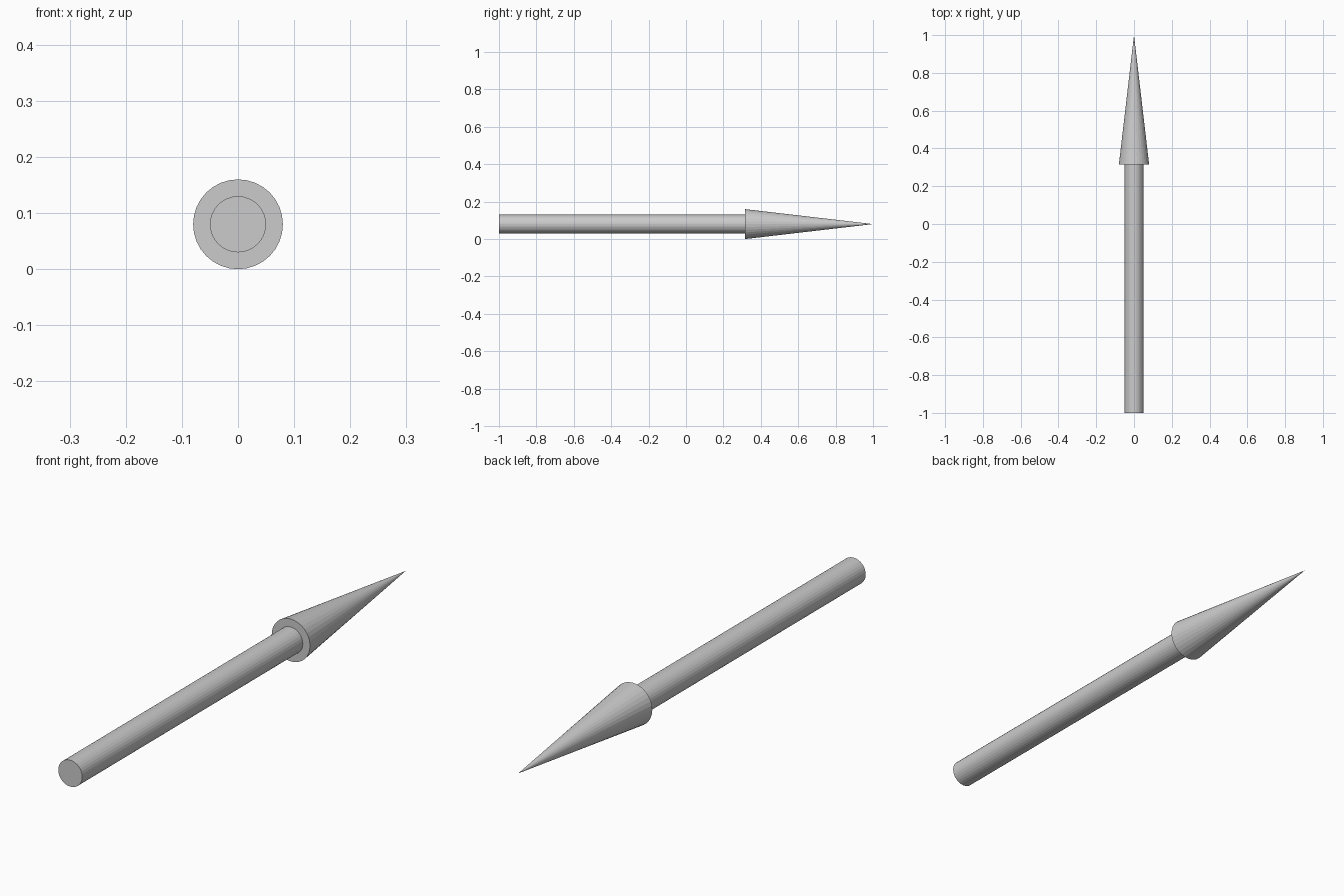
import bpy
from math import pi

if "Cube" in bpy.data.objects:
    bpy.data.objects.remove(bpy.data.objects["Cube"])

SIDES = 32
AXIS_Z = 0.08      # height of the arrow's centre line
JOINT_Y = 0.315    # where the head meets the shaft


def tapered_part(name, y_start, y_end, r_start, r_end):
    """Round part along +y with a start and end radius."""
    bpy.ops.mesh.primitive_cone_add(
        vertices=SIDES, radius1=r_start, radius2=r_end, depth=y_end - y_start,
        location=(0, (y_start + y_end) / 2, AXIS_Z), rotation=(-pi / 2, 0, 0))
    part = bpy.context.object
    part.name = name
    bpy.ops.object.transform_apply(location=False, rotation=True, scale=False)
    return part


# Straight shaft, seated slightly inside the head
tapered_part("arrow_shaft", -1.0, JOINT_Y + 0.01, 0.05, 0.05)

# Pointed head
tapered_part("arrow_head", JOINT_Y, 1.0, 0.08, 0.0)
